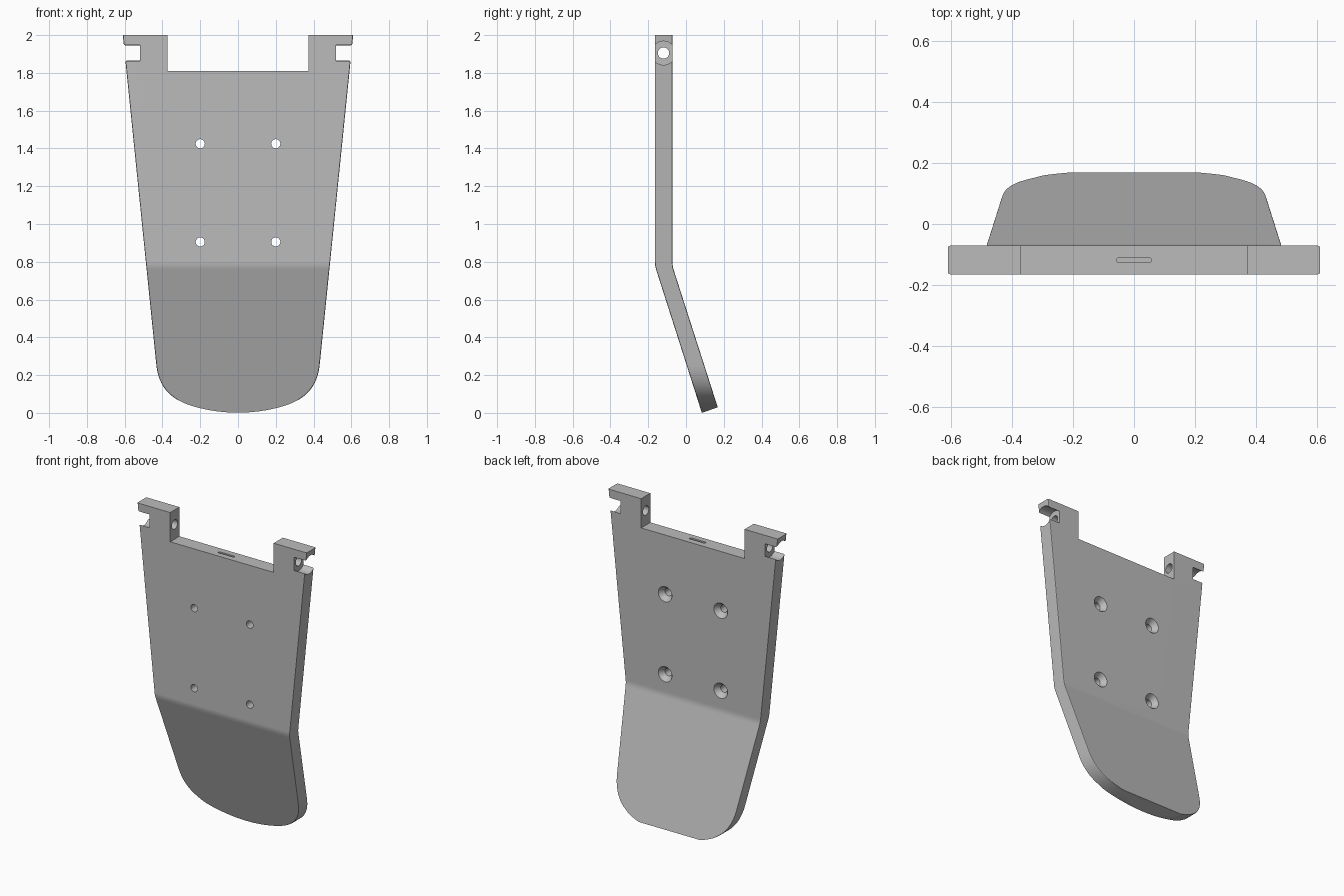
import bpy, bmesh, math
from mathutils import Matrix, Vector

if "Cube" in bpy.data.objects:
    bpy.data.objects.remove(bpy.data.objects["Cube"], do_unlink=True)

grey = bpy.data.materials.new("plain grey")
grey.use_nodes = True
COLOR = (0.5, 0.5, 0.5, 1)
grey.diffuse_color = COLOR
grey.node_tree.nodes["Principled BSDF"].inputs["Base Color"].default_value = COLOR

MID_Y = -0.119


def make_object(name, bm):
    bmesh.ops.recalc_face_normals(bm, faces=bm.faces)
    mesh = bpy.data.meshes.new(name)
    bm.to_mesh(mesh)
    bm.free()
    mesh.materials.append(grey)
    obj = bpy.data.objects.new(name, mesh)
    bpy.context.collection.objects.link(obj)
    return obj


def prism(name, points, direction):
    """Extrude a closed loop of 3D points along a direction."""
    bm = bmesh.new()
    face = bm.faces.new([bm.verts.new(p) for p in points])
    moved = bmesh.ops.extrude_face_region(bm, geom=[face])["geom"]
    verts = [v for v in moved if isinstance(v, bmesh.types.BMVert)]
    bmesh.ops.translate(bm, verts=verts, vec=direction)
    return make_object(name, bm)


def cone(name, r1, r2, depth, center, axis):
    turn = Vector((0, 0, 1)).rotation_difference(Vector(axis)).to_matrix().to_4x4()
    bm = bmesh.new()
    bmesh.ops.create_cone(bm, cap_ends=True, segments=40, radius1=r1, radius2=r2,
                          depth=depth, matrix=Matrix.Translation(center) @ turn)
    return make_object(name, bm)


def box(name, low, high):
    loop = [(low[0], low[1]), (high[0], low[1]), (high[0], high[1]), (low[0], high[1])]
    return prism(name, [(x, y, low[2]) for x, y in loop], (0, 0, high[2] - low[2]))


def boolean(target, tool, operation="DIFFERENCE"):
    mod = target.modifiers.new("cut", "BOOLEAN")
    mod.operation, mod.object, mod.solver = operation, tool, "EXACT"
    bpy.context.view_layer.objects.active = target
    bpy.ops.object.modifier_apply(modifier=mod.name)
    bpy.data.objects.remove(tool, do_unlink=True)


def bezier(p0, p1, p2, p3, steps):
    p = [Vector(q) for q in (p0, p1, p2, p3)]
    for i in range(steps + 1):
        t = i / steps
        s = 1 - t
        yield tuple(s**3 * p[0] + 3*s*s*t * p[1] + 3*s*t*t * p[2] + t**3 * p[3])


# Bent side profile, with a small fillet at the bend
front_edge = bezier((-0.165, 0.80), (-0.165, 0.785), (-0.163, 0.775), (-0.158, 0.758), 4)
back_edge = bezier((-0.064, 0.753), (-0.069, 0.768), (-0.071, 0.78), (-0.071, 0.795), 4)
side = [(-0.165, 2.1), *front_edge, (0.084, 0), (0.168, 0.03), *back_edge, (-0.071, 2.1)]
plate = prism("bent_plate", [(-1, y, z) for y, z in side], (2, 0, 0))

# Tapered front outline with a rounded lower end
corner = list(bezier((0.432, 0.25), (0.415, 0.11), (0.33, 0.06), (0.22, 0.03), 16))
belly = [(0.22 * k / 6, 0.001 + 0.029 * (k / 6) ** 2) for k in range(5, 0, -1)]
half = [(0.62, 2.1), *corner, *belly]
outline = half + [(0, 0.001)] + [(-x, z) for x, z in reversed(half)]
boolean(plate, prism("outline_tool", [(x, -1, z) for x, z in outline], (0, 2, 0)), "INTERSECT")

# Soften the long side edges
bm = bmesh.new()
bm.from_mesh(plate.data)
edges = [e for e in bm.edges if len(e.link_faces) == 2
         and e.calc_face_angle() > math.radians(60)
         and all(0.06 < v.co.z for v in e.verts)
         and abs(e.verts[0].co.z - e.verts[1].co.z) > 0.001]
bmesh.ops.bevel(bm, geom=edges, offset=0.007, segments=2, profile=0.5, affect="EDGES")
bm.to_mesh(plate.data)
bm.free()

# Level top and wide gap between the hinge tabs
boolean(plate, box("top_trim", (-1, -1, 2), (1, 1, 3)))
boolean(plate, box("gap_tool", (-0.372, -1, 1.81), (0.372, 1, 3)))

# Narrow rounded slot in the top edge
slot = []
for cx, start in ((0.05, -90), (-0.05, 90)):
    for k in range(9):
        a = math.radians(start + k * 22.5)
        slot.append((cx + 0.008 * math.cos(a), MID_Y + 0.008 * math.sin(a), 1.71))
boolean(plate, prism("slot_tool", slot, (0, 0, 0.2)))

# Hinge recesses and pin holes in the tabs
for s in (-1, 1):
    boolean(plate, cone("recess_tool", 0.063, 0.063, 0.3, (s * 0.67, MID_Y, 1.905), (1, 0, 0)))
    boolean(plate, cone("pin_tool", 0.03, 0.03, 0.3, (s * 0.45, MID_Y, 1.905), (1, 0, 0)))

# Four screw holes, countersunk at the back
for x in (-0.2, 0.2):
    for z in (0.905, 1.425):
        boolean(plate, cone("screw_tool", 0.024, 0.024, 0.4, (x, MID_Y, z), (0, 1, 0)))
        boolean(plate, cone("sink_tool", 0.02, 0.05, 0.04, (x, -0.09, z), (0, 1, 0)))

# Smooth curved areas, keep flats crisp, centre the plate
bpy.ops.object.select_all(action="DESELECT")
plate.select_set(True)
bpy.context.view_layer.objects.active = plate
bpy.ops.object.shade_smooth_by_angle(angle=math.radians(28))
weighted = plate.modifiers.new("weighted normals", "WEIGHTED_NORMAL")
weighted.keep_sharp = True
